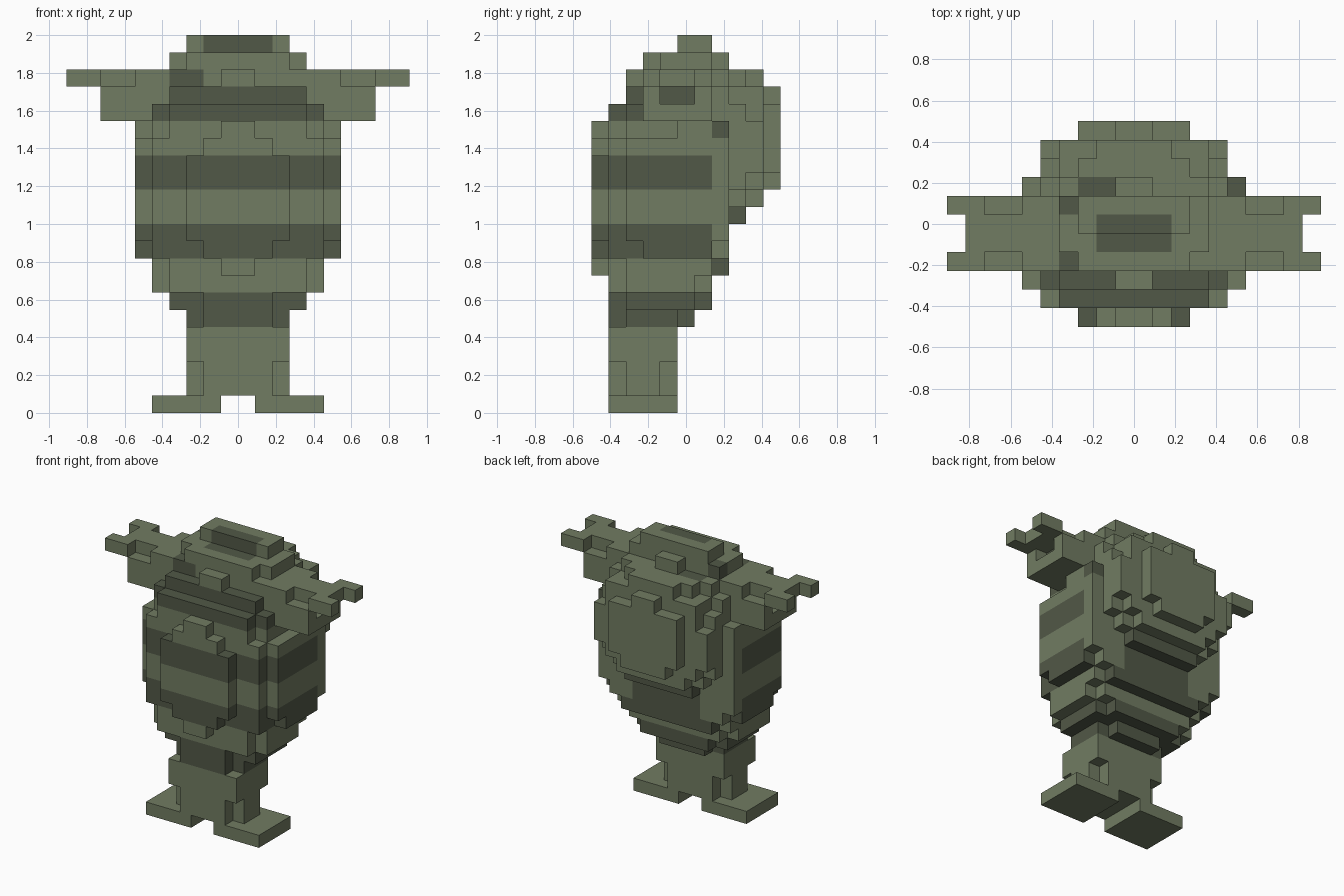
import bpy
import bmesh
from mathutils import Vector

old = bpy.data.objects.get("Cube")
if old:
    bpy.data.objects.remove(old, do_unlink=True)

U = 2 / 22          # edge of one block
DEPTH = 11          # blocks from front to back


def make_material(name, rgb):
    mat = bpy.data.materials.new(name)
    mat.use_nodes = True
    mat.diffuse_color = (*rgb, 1)
    mat.node_tree.nodes["Principled BSDF"].inputs["Base Color"].default_value = (*rgb, 1)
    return mat


MATERIALS = [make_material("moss green", (0.165, 0.2, 0.122)),
             make_material("dark moss", (0.083, 0.098, 0.063))]

parts = {}


def box(part, xs, ys, zs, mirror=False):
    """Fill a range of blocks, optionally on both sides."""
    cells = parts.setdefault(part, set())
    for x in range(*xs):
        for y in range(*ys):
            for z in range(*zs):
                cells.add((x, y, z))
                if mirror:
                    cells.add((-1 - x, y, z))


def cut(part, xs, ys, zs):
    """Remove a range of blocks from both sides."""
    for x in range(*xs):
        for y in range(*ys):
            for z in range(*zs):
                parts[part] -= {(x, y, z), (-1 - x, y, z)}


def slab(part, ys, bottom, widths):
    """Stack centred rows upwards, one half width per row."""
    for i, w in enumerate(widths):
        box(part, (-w, w), ys, (bottom + i, bottom + i + 1))


# Feet and legs
box("feet", (1, 5), (1, 5), (0, 1), mirror=True)
box("legs", (-3, 3), (1, 5), (1, 6))
for row in (1, 4):
    cut("legs", (2, 3), (row, row + 1), (1, 3))
cut("legs", (2, 3), (1, 2), (5, 6))
slab("legs", (5, 6), 5, [2])

# Round belly plate
slab("belly", (0, 1), 8, [1, 2] + [3] * 5 + [2, 1])

# Body, slice by slice from front to back
slab("body", (1, 2), 6, [2, 4, 4] + [5] * 7 + [4, 4])
slab("body", (2, 3), 6, [4, 5, 5, 5] + [6] * 6 + [5, 5, 4, 1])
slab("body", (3, 5), 6, [4, 5, 5] + [6] * 7 + [5])
slab("body", (5, 6), 6, [4, 5, 5] + [6] * 8)
slab("body", (6, 7), 6, [3, 4, 5] + [6] * 8)
slab("body", (7, 8), 8, [4, 5] + [6] * 7 + [5, 5, 4, 1])

# Hump on the back
slab("back_hump", (8, 9), 11, [3, 4] + [5] * 5 + [4, 3])
slab("back_hump", (9, 10), 12, [3, 4] + [5] * 3 + [4, 4, 2])
slab("back_hump", (10, 11), 13, [2] + [3] * 4 + [1])

# Head and stepped crown
slab("head", (3, 7), 17, [6, 6, 6])
slab("crown", (3, 4), 20, [3])
slab("crown", (4, 7), 20, [4])
slab("crown", (5, 7), 21, [3])

# Forked side horns
box("horns", (6, 8), (3, 7), (17, 19), mirror=True)
cut("horns", (7, 8), (4, 6), (18, 19))
box("horns", (6, 9), (4, 6), (19, 20), mirror=True)
for row in (3, 6):
    box("horns", (8, 10), (row, row + 1), (19, 20), mirror=True)


def is_dark(x, y, z):
    side = abs(x + 0.5)
    if z in (5, 6):
        return True                                   # hip band
    if z in (13, 14) and y < 7:
        return True                                   # chest band
    if z in (9, 10) and (y < 7 or side < 3):
        return True                                   # waist band
    if z in (17, 18) and y < 3:
        return True                                   # brow
    if (y, z) in ((7, 8), (8, 11)):
        return True                                   # lower back edges
    if side < 2 and (y, z) in ((4, 20), (5, 21)):
        return True                                   # crown patch
    if x == 5 and y == 7 and z in (16, 17):
        return True                                   # shoulder spot
    if side > 6 and z == 18 and y in (4, 5) and side < 7:
        return True                                   # horn hollow
    return (x in (-4, -3) and (y, z) == (3, 19)) or \
           (x in (-3, -2) and (y, z) == (7, 19)) or \
           (x == -4 and y == 6 and z == 20)           # head spots


solid = set().union(*parts.values())
AXES = [Vector(a) for a in ((1, 0, 0), (0, 1, 0), (0, 0, 1))]


def build(name, cells):
    """Make one object from the outer faces of its blocks."""
    bm = bmesh.new()
    for cell in sorted(cells):
        centre = Vector(cell) + Vector((0.5, 0.5 - DEPTH / 2, 0.5))
        for i, axis in enumerate(AXES):
            u, v = AXES[(i + 1) % 3] / 2, AXES[(i + 2) % 3] / 2
            for sign in (1, -1):
                n = axis * sign
                if tuple(int(c) for c in Vector(cell) + n) in solid:
                    continue
                mid = centre + n / 2
                corners = [mid - u - v, mid + u - v, mid + u + v, mid - u + v]
                face = bm.faces.new([bm.verts.new(c * U) for c in corners[::sign]])
                face.material_index = int(is_dark(*cell))
    bmesh.ops.remove_doubles(bm, verts=bm.verts[:], dist=U / 100)
    mesh = bpy.data.meshes.new(name)
    bm.to_mesh(mesh)
    bm.free()
    for mat in MATERIALS:
        mesh.materials.append(mat)
    bpy.context.collection.objects.link(bpy.data.objects.new(name, mesh))


for part_name, part_cells in parts.items():
    build(part_name, part_cells)
